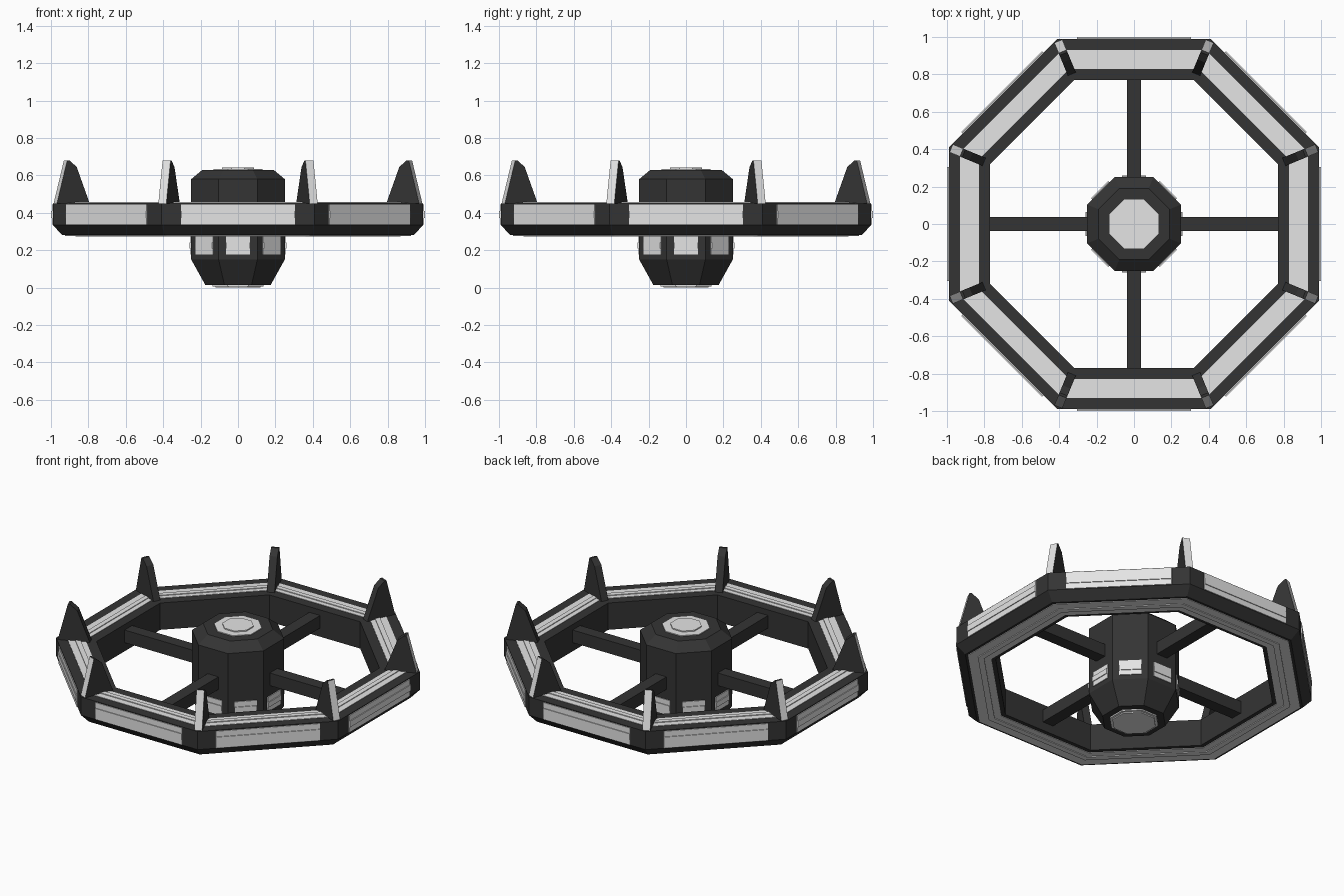
import bpy, bmesh, math
from mathutils import Matrix

if "Cube" in bpy.data.objects:
    bpy.data.objects.remove(bpy.data.objects["Cube"])

SIDES = 8
K = 1 / math.cos(math.pi / SIDES)      # apothem -> corner radius


def material(name, v):
    m = bpy.data.materials.new(name)
    m.diffuse_color = (v, v, v, 1)
    m.use_nodes = True
    m.node_tree.nodes["Principled BSDF"].inputs["Base Color"].default_value = m.diffuse_color
    return m


DARK = material("dark hull", 0.034)
LIGHT = material("light panel", 0.78)


def finish(name, bm, *mats):
    bmesh.ops.recalc_face_normals(bm, faces=bm.faces)
    me = bpy.data.meshes.new(name)
    bm.to_mesh(me)
    bm.free()
    for m in mats:
        me.materials.append(m)
    ob = bpy.data.objects.new(name, me)
    bpy.context.collection.objects.link(ob)
    return ob


def octagon_lathe(name, profile, mat, closed):
    """Sweep (apothem, z) points round eight sides; cap the ends or close the loop."""
    bm = bmesh.new()
    rows = []
    for a, z in profile:
        rows.append([bm.verts.new((a * K * math.cos((i + .5) * math.tau / SIDES),
                                   a * K * math.sin((i + .5) * math.tau / SIDES), z))
                     for i in range(SIDES)])
    pairs = list(zip(rows, rows[1:]))
    if closed:
        pairs.append((rows[-1], rows[0]))
    else:
        bm.faces.new(rows[0])
        bm.faces.new(rows[-1])
    for p, q in pairs:
        for i in range(SIDES):
            j = (i + 1) % SIDES
            bm.faces.new((p[i], p[j], q[j], q[i]))
    return finish(name, bm, mat)


def flat_ring(name, a0, a1, z0, z1):
    octagon_lathe(name, [(a0, z0), (a1, z0), (a1, z1), (a0, z1)], LIGHT, True)


def radial_boxes(name, r, y, z, count, mat):
    """Boxes given by radial range, half width and height range, repeated round z."""
    bm = bmesh.new()
    for i in range(count):
        mtx = (Matrix.Rotation(i * math.tau / count, 4, 'Z')
               @ Matrix.Translation(((r[0] + r[1]) / 2, 0, (z[0] + z[1]) / 2))
               @ Matrix.Diagonal((r[1] - r[0], 2 * y, z[1] - z[0], 1)))
        bmesh.ops.create_cube(bm, size=1, matrix=mtx)
    return finish(name, bm, mat)


# Outer ring with chamfered lower edge
octagon_lathe("outer_ring", [(.77, .28), (.94, .28), (.99, .335), (.99, .45), (.77, .45)],
              DARK, True)

# Light bands on the top and underside of the ring
flat_ring("ring_top_band", .83, .93, .445, .4525)
flat_ring("ring_top_rib", .86, .89, .445, .457)
flat_ring("ring_bottom_band", .795, .925, .2765, .285)
flat_ring("ring_bottom_rib", .835, .87, .272, .285)

# Light panels on the outer sides of the ring
radial_boxes("ring_side_panels", (.985, .995), .305, (.337, .445), SIDES, LIGHT)
radial_boxes("ring_side_ribs", (.985, 1.0), .305, (.372, .41), SIDES, LIGHT)

# Central hub
octagon_lathe("hub", [(.175, .015), (.25, .15), (.25, .58), (.19, .63)], DARK, False)
octagon_lathe("hub_top_cap", [(.13, .62), (.13, .635)], LIGHT, False)
octagon_lathe("hub_top_disc", [(.085, .62), (.085, .642)], LIGHT, False)
octagon_lathe("hub_bottom_cap", [(.135, .007), (.135, .02)], LIGHT, False)
octagon_lathe("hub_bottom_disc", [(.12, 0), (.12, .02)], LIGHT, False)

# Hub windows
radial_boxes("hub_windows", (.245, .255), .065, (.178, .272), SIDES, LIGHT)
radial_boxes("hub_window_ribs", (.245, .26), .065, (.208, .24), SIDES, LIGHT)

# Spokes
radial_boxes("spokes", (.22, .78), .038, (.335, .415), 4, DARK)

# Corner fins with a light outer edge
bm = bmesh.new()
outline = [(.865, .44), (1.06, .44), (.998, .68), (.985, .68), (.943, .645), (.868, .45)]
for i in range(SIDES):
    rot = Matrix.Rotation((i + .5) * math.tau / SIDES, 4, 'Z')
    a, b = [[bm.verts.new(rot @ Matrix.Translation((r, y, z)).to_translation())
             for r, z in outline] for y in (-.023, .023)]
    bm.faces.new(a)
    bm.faces.new(b)
    for j in range(len(outline)):
        k = (j + 1) % len(outline)
        f = bm.faces.new((a[j], a[k], b[k], b[j]))
        if j == 1:
            f.material_index = 1
finish("corner_fins", bm, DARK, LIGHT)
